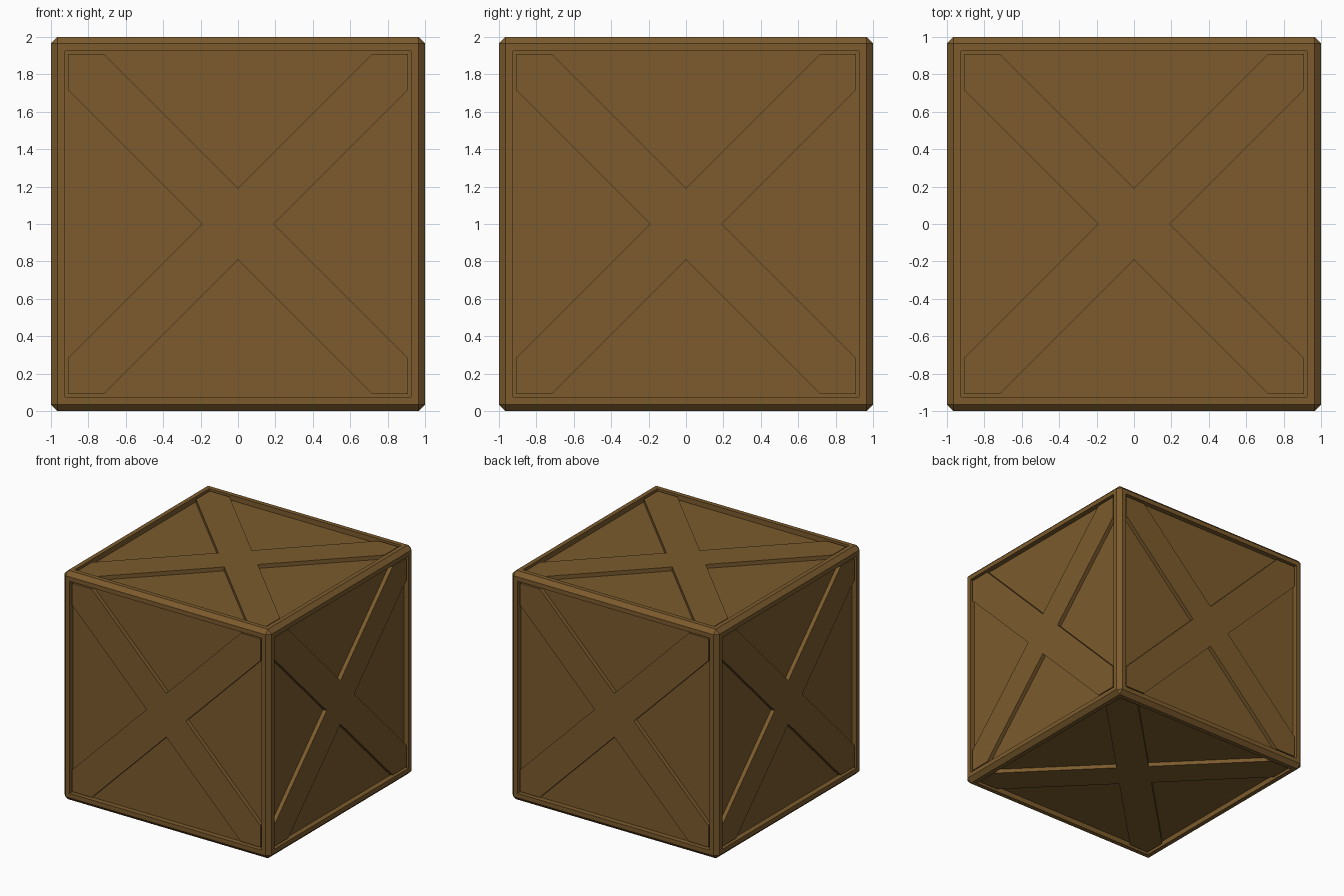
import bpy, bmesh
from math import pi
from mathutils import Matrix, Vector

if "Cube" in bpy.data.objects:
    bpy.data.objects.remove(bpy.data.objects["Cube"])

CHAMFER, INNER, DEPTH = 0.035, 0.91, 0.045   # edge bevel, frame opening, recess depth
ARM, BRACE_TOP = 0.19, 0.99                  # brace half-diagonal, brace surface height

wood = bpy.data.materials.new("brown_wood")
wood.diffuse_color = (0.2, 0.105, 0.026, 1)
wood.use_nodes = True
wood.node_tree.nodes["Principled BSDF"].inputs["Base Color"].default_value = wood.diffuse_color


def finish(bm, name):
    bmesh.ops.recalc_face_normals(bm, faces=bm.faces)
    mesh = bpy.data.meshes.new(name)
    bm.to_mesh(mesh)
    bm.free()
    mesh.materials.append(wood)
    obj = bpy.data.objects.new(name, mesh)
    bpy.context.collection.objects.link(obj)
    return obj


# Crate body: chamfered cube with a recessed panel on every side
bm = bmesh.new()
bmesh.ops.create_cube(bm, size=2)
bmesh.ops.bevel(bm, geom=bm.edges[:], offset=CHAMFER, segments=1, affect='EDGES')
sides = [f for f in bm.faces if f.calc_area() > 1]
bmesh.ops.inset_individual(bm, faces=sides, thickness=1 - CHAMFER - INNER)
for f in sides:
    n = f.normal.copy()
    panel = bmesh.ops.extrude_discrete_faces(bm, faces=[f])["faces"][0]
    bmesh.ops.translate(bm, verts=panel.verts[:], vec=-n * DEPTH)
finish(bm, "crate_body").location.z = 1

# Cross braces: one X-shaped slab per side
quadrant = [(ARM, 0), (INNER, INNER - ARM), (INNER, INNER), (INNER - ARM, INNER)]
turns = {
    "top": Matrix(), "bottom": Matrix.Rotation(pi, 4, 'X'),
    "front": Matrix.Rotation(pi / 2, 4, 'X'), "back": Matrix.Rotation(-pi / 2, 4, 'X'),
    "right": Matrix.Rotation(pi / 2, 4, 'Y'), "left": Matrix.Rotation(-pi / 2, 4, 'Y'),
}
for side, turn in turns.items():
    bm = bmesh.new()
    outline = [Matrix.Rotation(k * pi / 2, 3, 'Z') @ Vector((x, y, BRACE_TOP))
               for k in range(4) for x, y in quadrant]
    face = bm.faces.new([bm.verts.new(p) for p in outline])
    base = bmesh.ops.extrude_face_region(bm, geom=[face])["geom"]
    bmesh.ops.translate(bm, verts=[v for v in base if isinstance(v, bmesh.types.BMVert)],
                        vec=(0, 0, 1 - DEPTH - 0.005 - BRACE_TOP))
    bmesh.ops.transform(bm, matrix=Matrix.Translation((0, 0, 1)) @ turn, verts=bm.verts[:])
    finish(bm, f"cross_brace_{side}")
